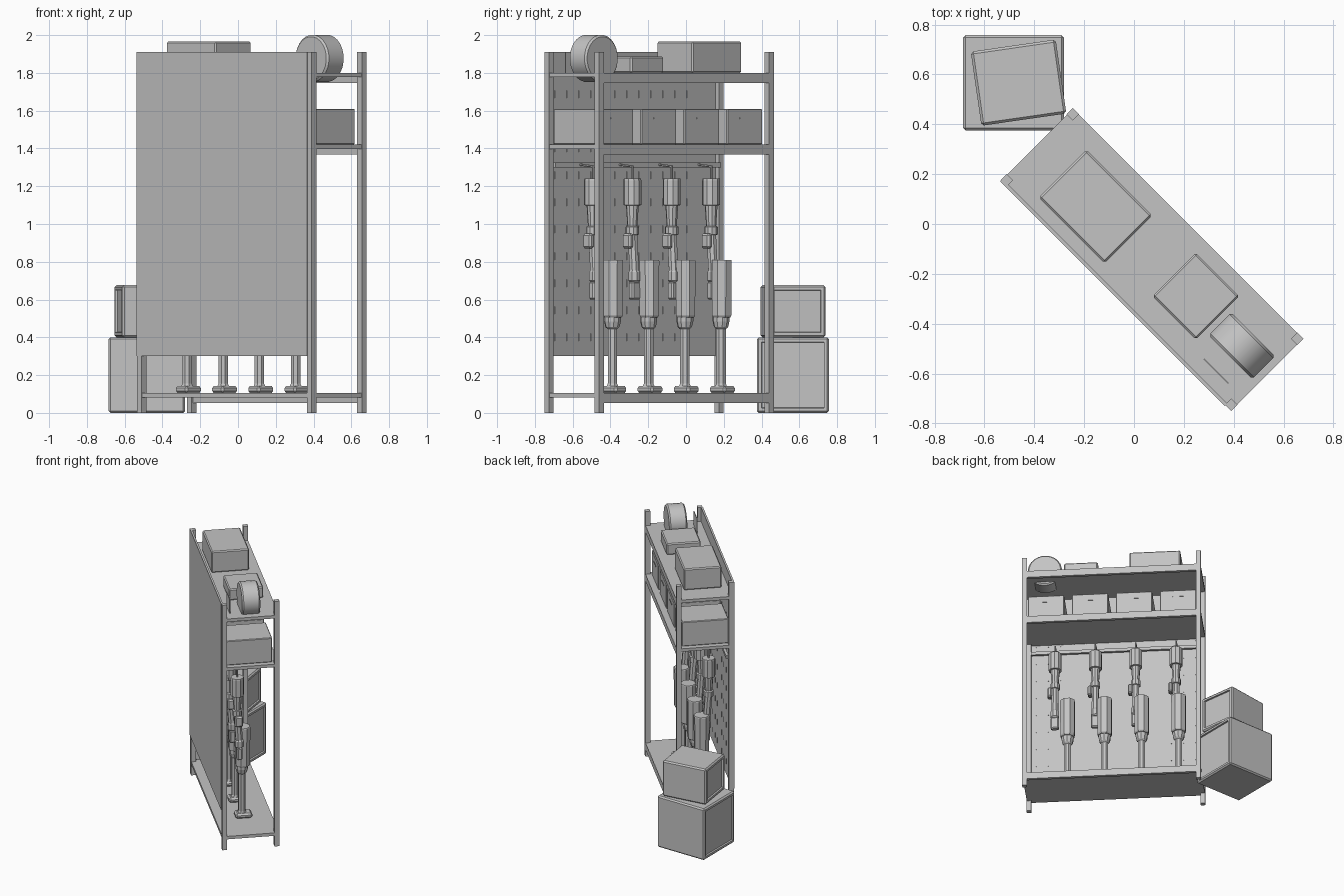
import bpy, bmesh, math
from mathutils import Matrix, Vector

if "Cube" in bpy.data.objects:
    bpy.data.objects.remove(bpy.data.objects["Cube"])

grey = bpy.data.materials.new("plain_grey")
grey.diffuse_color = (0.55, 0.55, 0.55, 1)
grey.use_nodes = True
grey.node_tree.nodes["Principled BSDF"].inputs["Base Color"].default_value = grey.diffuse_color

# The rack stands diagonally: local x runs along it, local y points to its open side
RACK = Matrix.Translation((0.0725, -0.1425, 0)) @ Matrix.Rotation(math.radians(-45), 4, 'Z')
WORLD = Matrix.Identity(4)


def finish(name, bm, frame, smooth=False):
    bmesh.ops.recalc_face_normals(bm, faces=bm.faces)
    mesh = bpy.data.meshes.new(name)
    bm.to_mesh(mesh)
    bm.free()
    mesh.materials.append(grey)
    ob = bpy.data.objects.new(name, mesh)
    bpy.context.collection.objects.link(ob)
    ob.matrix_world = frame
    if smooth:
        bpy.ops.object.select_all(action='DESELECT')
        ob.select_set(True)
        bpy.context.view_layer.objects.active = ob
        bpy.ops.object.shade_smooth_by_angle(angle=math.radians(35))
    return ob


def add_box(bm, lo, hi):
    size = [b - a for a, b in zip(lo, hi)]
    mid = [(a + b) / 2 for a, b in zip(lo, hi)]
    m = Matrix.Translation(mid) @ Matrix.Diagonal((*size, 1))
    bmesh.ops.create_cube(bm, size=1, matrix=m)


def box(name, lo, hi, frame=RACK, bevel=0, panels=None):
    bm = bmesh.new()
    add_box(bm, lo, hi)
    if bevel:
        bmesh.ops.bevel(bm, geom=bm.edges[:], offset=bevel, segments=1, affect='EDGES')
    if panels:
        # Recess the large faces that point along the chosen axes
        bm.normal_update()
        faces = [f for f in bm.faces if any(abs(f.normal[a]) > 0.99 for a in panels)]
        bmesh.ops.inset_individual(bm, faces=faces, thickness=0.022, depth=0)
        bmesh.ops.inset_individual(bm, faces=faces, thickness=0.003, depth=-0.012)
    return finish(name, bm, frame)


def lathe(name, profile, frame, sides=8, smooth=False):
    """Closed solid of revolution from (radius, height) pairs."""
    bm = bmesh.new()
    rings = []
    for r, z in profile:
        rings.append([bm.verts.new((r * math.cos(t), r * math.sin(t), z))
                      for t in [2 * math.pi * (i + 0.5) / sides for i in range(sides)]])
    for a, b in zip(rings, rings[1:]):
        for i in range(sides):
            j = (i + 1) % sides
            bm.faces.new((a[i], a[j], b[j], b[i]))
    bm.faces.new(rings[0][::-1])
    bm.faces.new(rings[-1])
    return finish(name, bm, frame, smooth)


def rod(name, p, q, r, sides=8):
    p, q = Vector(p), Vector(q)
    rot = (q - p).to_track_quat('Z', 'Y').to_matrix().to_4x4()
    return lathe(name, [(r, 0), (r, (q - p).length)], RACK @ Matrix.Translation(p) @ rot, sides)


def at(x, y, z=0):
    return RACK @ Matrix.Translation((x, y, z))


# Corner posts
for sx in (-1, 1):
    for sy in (-1, 1):
        x, y = sx * 0.6365, sy * 0.1875
        box("corner_post", (x - 0.0175, y - 0.0175, 0), (x + 0.0175, y + 0.0175, 1.91))

# Shelves with a deeper lip along the open side
for top in (0.105, 1.42, 1.80):
    box("shelf", (-0.652, -0.203, top - 0.023), (0.652, 0.203, top))
    box("shelf_lip", (-0.62, 0.18, top - 0.053), (0.62, 0.204, top - 0.001))

# Pegboard back with rows of slots
box("pegboard", (-0.652, -0.209, 0.30), (0.622, -0.195, 1.91))
bm = bmesh.new()
for row in range(10):
    z = 0.40 + row * 0.143
    for col in range(14):
        x = -0.585 + col * 0.09
        add_box(bm, (x - 0.003, -0.196, z - 0.02), (x + 0.003, -0.193, z + 0.02))
finish("pegboard_slots", bm, RACK)

# Storage bins on the middle shelf
for i in range(4):
    x = -0.483 + i * 0.322
    box("storage_bin", (x - 0.1325, -0.175, 1.42), (x + 0.1325, 0.16, 1.61), bevel=0.005)
    box("bin_label", (x - 0.04, 0.159, 1.555), (x + 0.04, 0.163, 1.563))

# Boxes and roll on the top shelf
box("large_top_box", (-0.497, -0.145, 1.80), (-0.125, 0.125, 1.965), bevel=0.008)
box("small_top_box", (0.105, -0.103, 1.80), (0.351, 0.143, 1.887), bevel=0.008)
lathe("top_roll", [(0.115, -0.065), (0.125, -0.055), (0.125, 0.055), (0.115, 0.065)],
      at(0.499, 0.01, 1.877) @ Matrix.Rotation(math.pi / 2, 4, 'X'), 24, True)
box("shelf_tag", (0.428, -0.137, 1.80), (0.568, -0.133, 1.91))

# Hanging rail
box("hanging_rail", (-0.62, -0.175, 1.30), (0.62, -0.155, 1.325))

# Hanging arms: cup, sleeve, elbow, forearm and hand
for i in range(4):
    x, y = -0.45 + i * 0.295, -0.06
    rod("hook_arm", (x, -0.165, 1.315), (x, y, 1.305), 0.006, 6)
    rod("hook_drop", (x, y, 1.31), (x, y, 1.235), 0.006, 6)
    lathe("upper_arm", [(0.046, 1.24), (0.048, 1.23), (0.048, 1.10), (0.034, 1.098),
                        (0.027, 0.99), (0.036, 0.985), (0.036, 0.945), (0.024, 0.94)],
          at(x, y), 10)
    rod("forearm", (x, y, 0.96), (x, y + 0.015, 0.74), 0.027)
    box("elbow_pad", (x + 0.022, y - 0.025, 0.87), (x + 0.055, y + 0.035, 0.95), bevel=0.01)
    lathe("wrist", [(0.022, 0.76), (0.033, 0.745), (0.033, 0.70), (0.022, 0.69)],
          at(x, y + 0.015), 8)
    box("hand", (x - 0.03, y - 0.005, 0.60), (x + 0.03, y + 0.035, 0.695), bevel=0.008)

# Standing legs: foot, shin tube, knee and socket
for i in range(4):
    x, y = -0.474 + i * 0.271, -0.01
    box("foot", (x - 0.045, y - 0.05, 0.105), (x + 0.045, y + 0.07, 0.143), bevel=0.012)
    lathe("shin_tube", [(0.034, 0.14), (0.027, 0.155), (0.027, 0.47)], at(x, y), 8)
    lathe("knee", [(0.022, 0.44), (0.038, 0.455), (0.045, 0.485), (0.045, 0.52)], at(x, y), 10)
    lathe("leg_socket", [(0.048, 0.505), (0.055, 0.515), (0.057, 0.805), (0.054, 0.81)],
          at(x, y + 0.005), 8)

# Stacked crates beside the rack
box("lower_crate", (-0.685, 0.375, 0), (-0.28, 0.757, 0.40), WORLD, 0.01, (0,))
turn = Matrix.Translation((-0.463, 0.567, 0.40)) @ Matrix.Rotation(math.radians(8.2), 4, 'Z')
box("upper_crate", (-0.172, -0.15, 0), (0.172, 0.15, 0.276), turn, 0.01, (0,))
